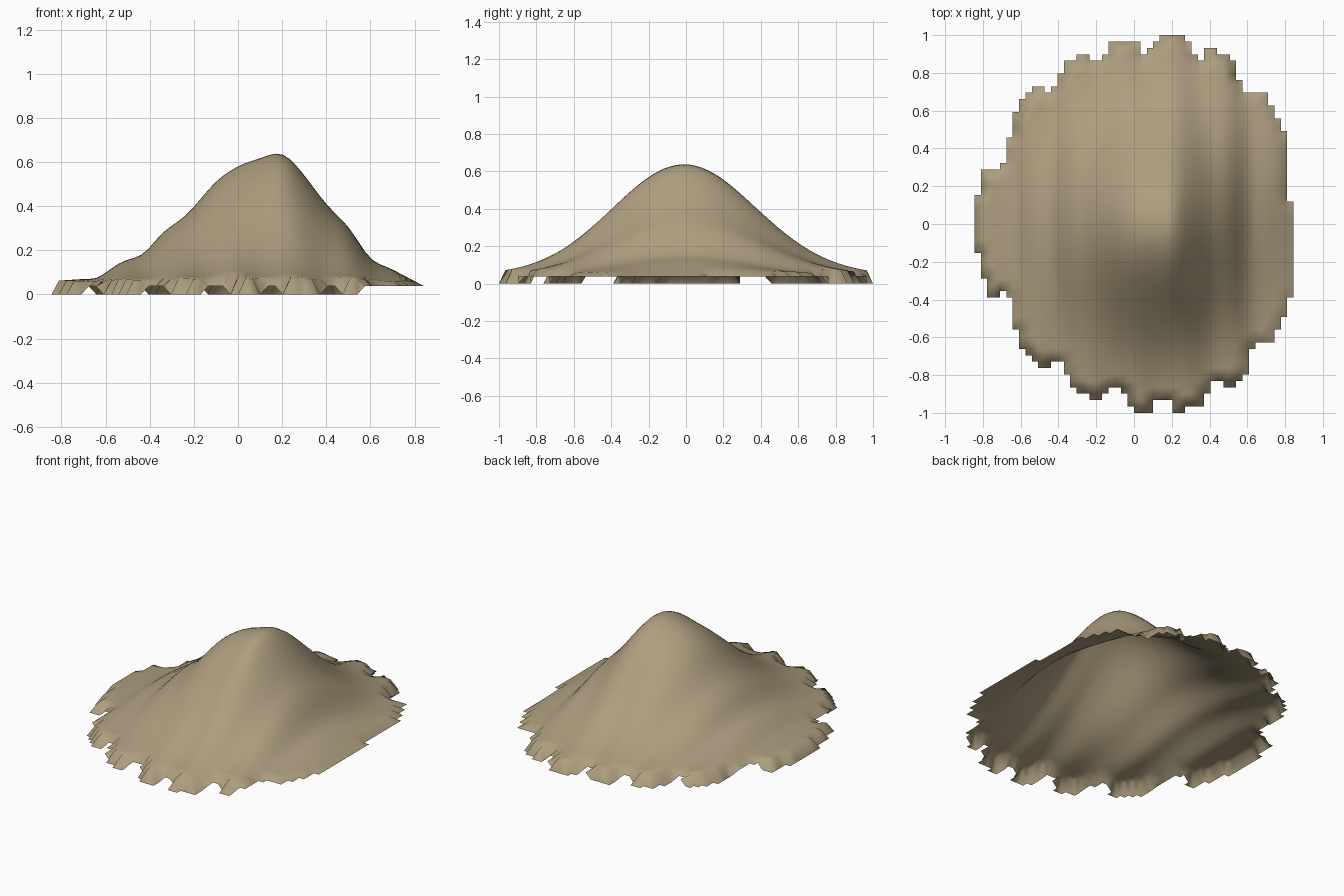
import bpy, bmesh, math

if "Cube" in bpy.data.objects:
    bpy.data.objects.remove(bpy.data.objects["Cube"])

# Crest profile seen from the front: x, z
CREST = [(-.85, .06), (-.7, .07), (-.64, .075), (-.53, .145), (-.43, .185), (-.34, .28),
         (-.23, .365), (-.1, .51), (0, .58), (.1, .617), (.17, .638), (.22, .625),
         (.28, .565), (.4, .41), (.5, .305), (.6, .165), (.7, .113), (.85, .034)]
# Ragged outline as steps: right end of step, y
BACK = [(-.81, .16), (-.71, .29), (-.68, .32), (-.645, .455), (-.61, .6), (-.575, .665),
        (-.54, .7), (-.475, .73), (-.44, .7), (-.405, .735), (-.37, .8), (-.305, .87),
        (-.24, .9), (-.17, .87), (-.135, .9), (.03, .97), (.065, .9), (.1, .935),
        (.135, .97), (.27, 1), (.3, .95), (.335, .9), (.37, .87), (.44, .935), (.505, .9),
        (.54, .87), (.575, .77), (.71, .7), (.745, .63), (.78, .56), (.81, .5), (.9, .12)]
FRONT = [(-.81, -.15), (-.78, -.285), (-.71, -.385), (-.68, -.35), (-.645, -.4),
         (-.61, -.555), (-.575, -.655), (-.54, -.69), (-.51, -.725), (-.44, -.76),
         (-.375, -.725), (-.34, -.79), (-.305, -.86), (-.24, -.895), (-.17, -.925),
         (-.135, -.895), (-.07, -.86), (-.035, -.91), (0, -.965), (.1, -1), (.2, -.93),
         (.27, -1), (.37, -.965), (.405, -.895), (.47, -.825), (.54, -.86), (.575, -.825),
         (.61, -.79), (.64, -.655), (.745, -.62), (.78, -.56), (.81, -.485), (.9, -.38)]
# Places along x where the rim stays off the ground
GAPS_FRONT = (-.65, -.37, -.1, .16, .41)
GAPS_BACK = (-.69, -.46, -.2, .065, .335)


def step(table, x):
    return next(y for end, y in table if x < end)


def crest(x):
    """Smooth curve through the crest points."""
    n = len(CREST)
    i = next(k for k in range(n - 1) if x <= CREST[k + 1][0])

    def slope(k):
        a, b = CREST[max(k - 1, 0)], CREST[min(k + 1, n - 1)]
        return (b[1] - a[1]) / (b[0] - a[0])
    (x0, z0), (x1, z1) = CREST[i], CREST[i + 1]
    w = x1 - x0
    t = (x - x0) / w
    return ((2*t**3 - 3*t*t + 1) * z0 + (t**3 - 2*t*t + t) * w * slope(i)
            + (3*t*t - 2*t**3) * z1 + (t**3 - t*t) * w * slope(i + 1))


def height(x, y):
    """Crest fading to both sides, with low ripples on the flanks."""
    floor = .037
    fade = math.exp(-(y + .01) ** 2 / .302)
    ripple = .01 * math.cos(2 * math.pi * (x - .01 + .09 * max(y, 0)) / .262)
    return floor + (crest(x) - floor) * fade + ripple * (1 - fade)


# Mound surface: grid cells inside the outline
NX, NY, W = 50, 59, .845
bm = bmesh.new()
grid = {}


def vert(i, j):
    if (i, j) not in grid:
        x, y = -W + 2 * W * i / NX, -1 + 2 * j / NY
        grid[i, j] = bm.verts.new((x, y, height(x, y)))
    return grid[i, j]


for i in range(NX):
    x = -W + 2 * W * (i + .5) / NX
    lo, hi = step(FRONT, x), step(BACK, x)
    for j in range(NY):
        if lo < -1 + 2 * (j + .5) / NY < hi:
            bm.faces.new([vert(i, j), vert(i + 1, j), vert(i + 1, j + 1), vert(i, j + 1)])

# Scalloped rim: the edge bends down to the ground except at the gaps
for v in bm.verts:
    if v.is_boundary:
        gaps = GAPS_FRONT if v.co.y < 0 else GAPS_BACK
        raised = v.co.x > .55 or any(abs(v.co.x - g) < .036 for g in gaps)
        v.co.z = .037 if raised else 0
for f in bm.faces:
    f.smooth = True

me = bpy.data.meshes.new("sand_mound")
bm.to_mesh(me)
bm.free()
mound = bpy.data.objects.new("sand_mound", me)
bpy.context.collection.objects.link(mound)
sand = bpy.data.materials.new("sand")
sand.diffuse_color = (.42, .34, .21, 1)
sand.use_nodes = True
sand.node_tree.nodes["Principled BSDF"].inputs["Base Color"].default_value = sand.diffuse_color
me.materials.append(sand)
